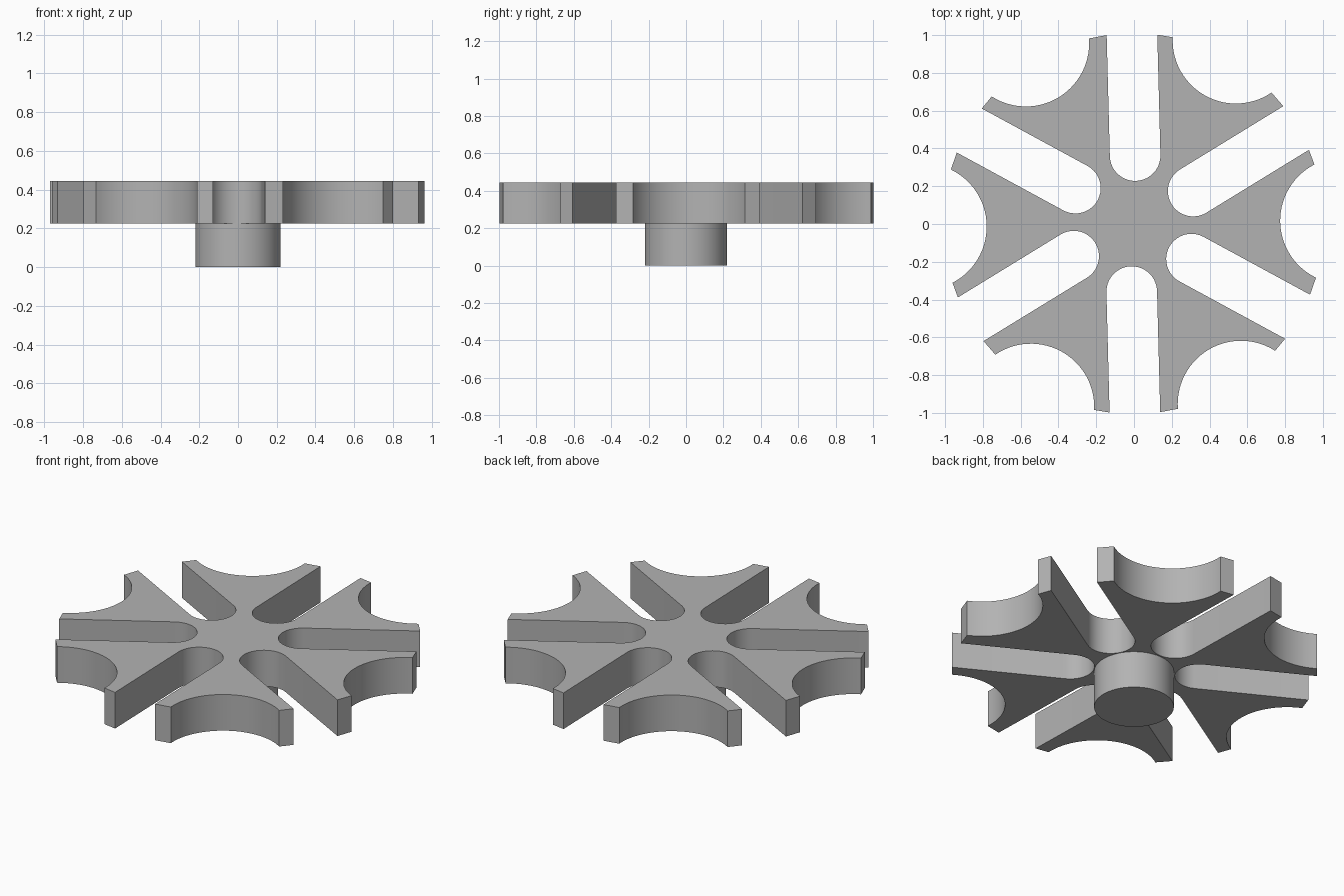
import bpy, bmesh
from math import sin, cos, pi, radians, sqrt, asin
from mathutils import Vector, Matrix

cube = bpy.data.objects.get("Cube")
if cube:
    bpy.data.objects.remove(cube)

CENTER = Vector((-0.003, 0.002, 0))
BOTTOM, TOP = 0.225, 0.445     # wheel thickness range
RIM = 1.008                    # outer radius of the tips
SLOT_HALF = 0.134              # half width of each slot
SLOT_END = Vector((0.36, -0.009, 0))   # centre of the round slot end
SLOT_TILT = radians(1.5)       # slots lean slightly off radial
SCOOP_R, SCOOP_D = 0.335, 1.112        # rim scoop radius and distance
SCOOP_TURN = radians(0.8)

grey = bpy.data.materials.new("plain grey")
grey.use_nodes = True
grey.diffuse_color = (0.45, 0.45, 0.45, 1)
grey.node_tree.nodes["Principled BSDF"].inputs["Base Color"].default_value = grey.diffuse_color


def finish(name, bm):
    bmesh.ops.recalc_face_normals(bm, faces=bm.faces)
    mesh = bpy.data.meshes.new(name)
    bm.to_mesh(mesh)
    bm.free()
    mesh.materials.append(grey)
    obj = bpy.data.objects.new(name, mesh)
    bpy.context.collection.objects.link(obj)
    bpy.ops.object.select_all(action='DESELECT')
    obj.select_set(True)
    bpy.context.view_layer.objects.active = obj
    bpy.ops.object.shade_smooth_by_angle(angle=radians(30))
    return obj


def scoop_points(steps=28):
    """Concave rim scoop facing +x, from its lower to its upper tip."""
    chord = (SCOOP_D**2 + RIM**2 - SCOOP_R**2) / (2 * SCOOP_D)
    spread = asin(sqrt(RIM**2 - chord**2) / SCOOP_R)
    turn = Matrix.Rotation(SCOOP_TURN, 3, 'Z')
    for i in range(steps + 1):
        a = pi + spread - 2 * spread * i / steps
        yield turn @ Vector((SCOOP_D + SCOOP_R * cos(a), SCOOP_R * sin(a), 0))


def slot_points(steps=20):
    """Slot opening towards +x, from its lower edge round to its upper edge."""
    along = Vector((cos(SLOT_TILT), sin(SLOT_TILT), 0))
    across = Vector((-along.y, along.x, 0))

    def rim_point(side):
        p = SLOT_END + across * SLOT_HALF * side
        b = p.dot(along)
        return p + along * (-b + sqrt(b * b - p.length_squared + RIM**2))

    yield rim_point(-1)
    for i in range(steps + 1):
        a = pi * i / steps
        yield SLOT_END - across * SLOT_HALF * cos(a) - along * SLOT_HALF * sin(a)
    yield rim_point(1)


# Six-armed slotted wheel
bm = bmesh.new()
outline = []
for k in range(6):
    turn = Matrix.Rotation(k * pi / 3, 3, 'Z')
    half = Matrix.Rotation((k + 0.5) * pi / 3, 3, 'Z')
    outline += [turn @ p for p in scoop_points()]
    outline += [half @ p for p in slot_points()]
lift = CENTER + Vector((0, 0, BOTTOM))
face = bm.faces.new([bm.verts.new(p + lift) for p in outline])
rim = bmesh.ops.extrude_face_region(bm, geom=[face], use_keep_orig=True)
bmesh.ops.translate(bm, vec=(0, 0, TOP - BOTTOM),
                    verts=[v for v in rim["geom"] if isinstance(v, bmesh.types.BMVert)])
finish("slotted_wheel", bm)

# Round hub underneath
bm = bmesh.new()
bmesh.ops.create_cone(bm, cap_ends=True, segments=64, radius1=0.22, radius2=0.22,
                      depth=BOTTOM, matrix=Matrix.Translation((0, 0, BOTTOM / 2)))
finish("hub", bm)
